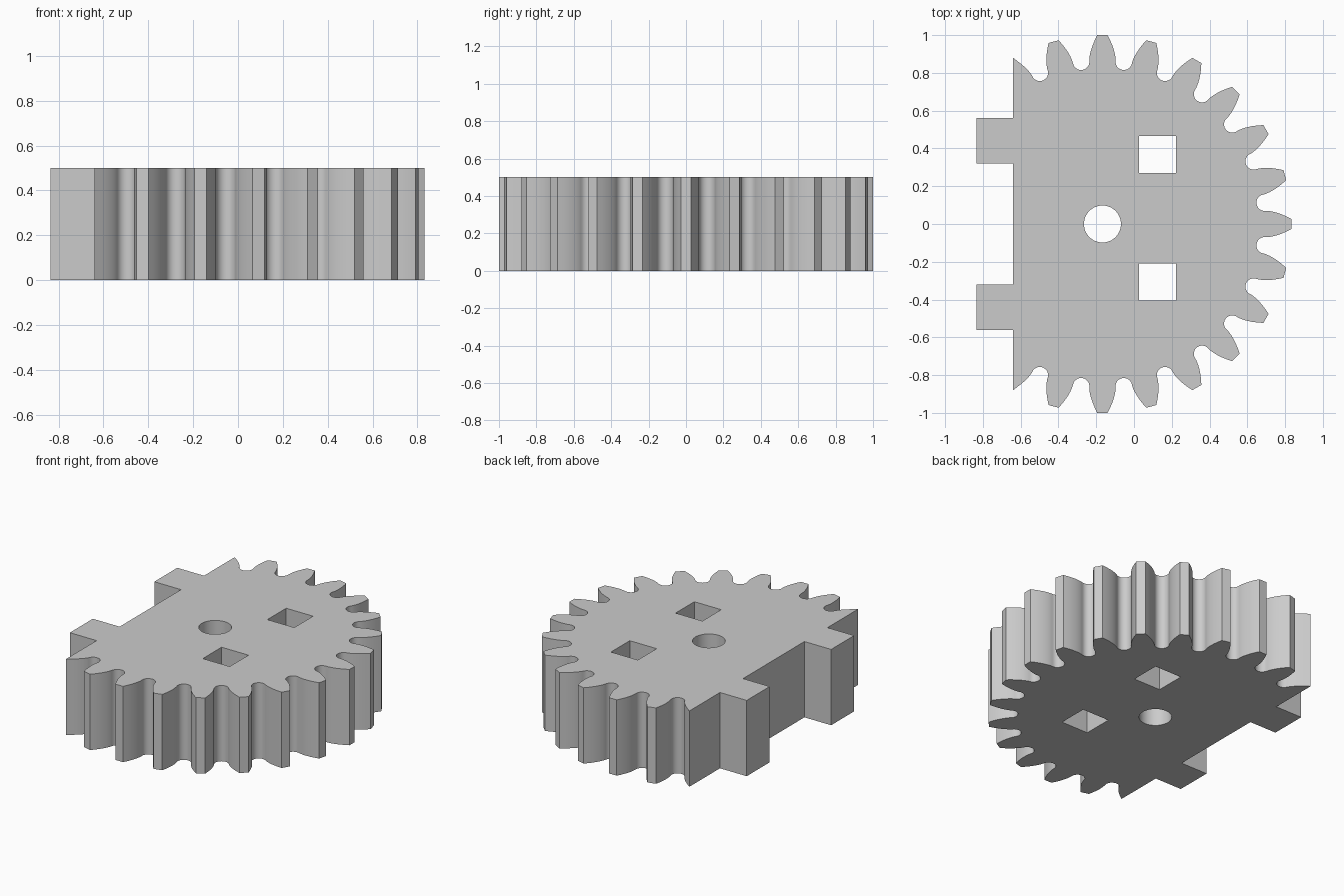
import bpy, bmesh, math
from mathutils import Vector

cube = bpy.data.objects.get("Cube")
if cube:
    bpy.data.objects.remove(cube, do_unlink=True)

# Main dimensions
HEIGHT = 0.5
CENTRE_X = -0.167
TEETH = 24
TIP_R = 1.0
MODULE = 2 * TIP_R / (TEETH + 2)
PITCH_R = MODULE * TEETH / 2
PRESSURE = math.radians(20)
BASE_R = PITCH_R * math.cos(PRESSURE)
STEP = math.tau / TEETH
CUT_X, TAB_X = -0.64, -0.835

metal = bpy.data.materials.new("plain grey")
metal.use_nodes = True
grey = (0.6, 0.6, 0.6, 1)
metal.diffuse_color = grey
metal.node_tree.nodes["Principled BSDF"].inputs["Base Color"].default_value = grey


def polar(r, a):
    return Vector((CENTRE_X + r * math.cos(a), r * math.sin(a)))


def half_angle(r):
    """Half the angle an involute tooth covers at radius r."""
    a = math.acos(min(1, BASE_R / r))
    return math.pi / TEETH / 2 + math.tan(PRESSURE) - PRESSURE - math.tan(a) + a


def flank(a, side):
    """Tooth side, from its base to its tip."""
    n = 7
    radii = [BASE_R + (TIP_R - BASE_R) * (i / n) ** 1.5 for i in range(n + 1)]
    return [polar(r, a + side * half_angle(r)) for r in radii]


def root(a):
    """Half-round valley centred on angle a."""
    r = BASE_R * math.sin(STEP / 2 - half_angle(BASE_R))
    mid = polar(BASE_R * math.cos(STEP / 2 - half_angle(BASE_R)), a)
    n = 12
    pts = []
    for i in range(1, n):
        t = a - math.pi / 2 - math.pi * i / n
        pts.append(mid + r * Vector((math.cos(t), math.sin(t))))
    return pts


def prism(name, pts, z0, z1):
    """Solid with a flat outline."""
    bm = bmesh.new()
    face = bm.faces.new([bm.verts.new((p[0], p[1], z0)) for p in pts])
    new = bmesh.ops.extrude_face_region(bm, geom=[face])["geom"]
    verts = [v for v in new if isinstance(v, bmesh.types.BMVert)]
    bmesh.ops.translate(bm, verts=verts, vec=(0, 0, z1 - z0))
    bmesh.ops.recalc_face_normals(bm, faces=bm.faces)
    mesh = bpy.data.meshes.new(name)
    bm.to_mesh(mesh)
    bm.free()
    mesh.materials.append(metal)
    obj = bpy.data.objects.new(name, mesh)
    bpy.context.collection.objects.link(obj)
    return obj


# Toothed outline, from the last half tooth below round to the one above
last = TEETH // 3
outline = flank(-last * STEP, 1)[::-1]
for k in range(1 - last, last):
    a = k * STEP
    outline += root(a - STEP / 2) + flank(a, -1) + flank(a, 1)[::-1]
outline += root((last - 0.5) * STEP) + flank(last * STEP, -1)

# Straight back edge with two tabs
outline[0].x = outline[-1].x = CUT_X
for low, high in ((0.32, 0.56), (-0.56, -0.32)):
    outline += [(CUT_X, high), (TAB_X, high), (TAB_X, low), (CUT_X, low)]

gear = prism("half_gear_plate", outline, 0, HEIGHT)


# Through holes: a round shaft bore and two square sockets
def square(x, y, h):
    return [(x - h, y - h), (x + h, y - h), (x + h, y + h), (x - h, y + h)]


bore = [polar(0.098, math.tau * i / 48) for i in range(48)]
holes = {"shaft_bore": bore,
         "back_socket": square(0.124, 0.367, 0.098),
         "front_socket": square(0.124, -0.306, 0.098)}
bpy.context.view_layer.objects.active = gear
gear.select_set(True)
for name, pts in holes.items():
    cutter = prism(name + "_cutter", pts, -0.1, HEIGHT + 0.1)
    cutter.hide_render = True
    mod = gear.modifiers.new(name, "BOOLEAN")
    mod.operation = "DIFFERENCE"
    mod.solver = "EXACT"
    mod.object = cutter
    bpy.ops.object.modifier_apply(modifier=name)
    bpy.data.objects.remove(cutter, do_unlink=True)

bpy.ops.object.shade_smooth_by_angle(angle=math.radians(30))
